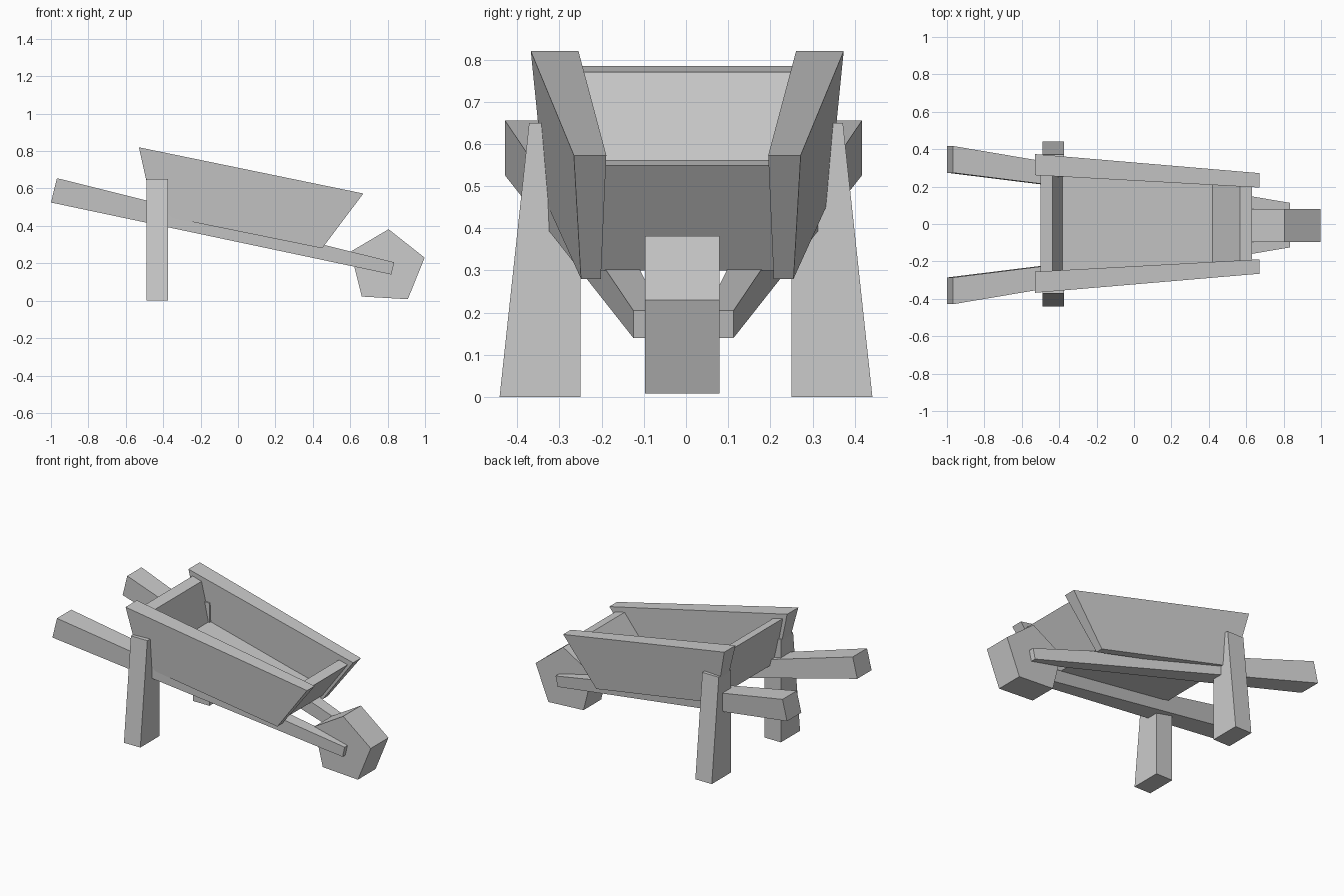
import bpy
import bmesh

default_cube = bpy.data.objects.get("Cube")
if default_cube:
    bpy.data.objects.remove(default_cube, do_unlink=True)

# Single plain grey
grey = bpy.data.materials.new("plain grey")
grey.use_nodes = True
colour = (0.6, 0.6, 0.6, 1)
grey.diffuse_color = colour
grey.node_tree.nodes["Principled BSDF"].inputs["Base Color"].default_value = colour


def prism(name, profile, side=1, shift=0.0):
    """Solid from an x-z outline; each point is (x, z, y_inner, y_outer)."""
    bm = bmesh.new()
    inner = [bm.verts.new((x, a * side + shift, z)) for x, z, a, b in profile]
    outer = [bm.verts.new((x, b * side + shift, z)) for x, z, a, b in profile]
    bm.faces.new(inner)
    bm.faces.new(outer[::-1])
    for i in range(len(profile)):
        j = (i + 1) % len(profile)
        bm.faces.new((inner[j], inner[i], outer[i], outer[j]))
    bmesh.ops.recalc_face_normals(bm, faces=bm.faces)
    mesh = bpy.data.meshes.new(name)
    bm.to_mesh(mesh)
    bm.free()
    mesh.materials.append(grey)
    obj = bpy.data.objects.new(name, mesh)
    bpy.context.collection.objects.link(obj)
    return obj


# Paired parts: tray sides, handle beams and legs
side_board = [(-0.53, 0.82, 0.258, 0.371), (0.67, 0.573, 0.192, 0.269),
              (0.45, 0.28, 0.205, 0.252), (-0.45, 0.463, 0.27, 0.335)]
handle = [(-0.968, 0.655, 0.28, 0.423), (0.835, 0.205, 0.055, 0.119),
          (0.82, 0.14, 0.055, 0.119), (-1.0, 0.525, 0.28, 0.423)]
leg = [(-0.49, 0.65, 0.25, 0.372), (-0.375, 0.65, 0.25, 0.372),
       (-0.375, 0, 0.25, 0.442), (-0.49, 0, 0.25, 0.442)]
for label, side in (("left", -1), ("right", 1)):
    prism(label + "_side_board", side_board, side, 0.003)
    prism(label + "_handle", handle, side, -0.006)
    prism(label + "_leg", leg, side)

# Tray end boards and floor, let into the sides
prism("back_board", [(-0.5, 0.785, -0.28, 0.28), (-0.435, 0.77, -0.28, 0.28),
                     (-0.37, 0.47, -0.29, 0.29), (-0.435, 0.483, -0.29, 0.29)])
prism("front_board", [(0.567, 0.562, -0.22, 0.22), (0.63, 0.549, -0.22, 0.22),
                      (0.444, 0.3, -0.22, 0.22), (0.381, 0.313, -0.22, 0.22)])
prism("tray_floor", [(-0.40, 0.532, -0.29, 0.29), (0.44, 0.361, -0.22, 0.22),
                     (0.42, 0.305, -0.22, 0.22), (-0.40, 0.473, -0.29, 0.29)])

# Chunky five-sided wheel
rim = [(0.805, 0.382), (0.998, 0.23), (0.908, 0.008), (0.662, 0.022), (0.602, 0.262)]
prism("wheel", [(x, z, -0.097, 0.08) for x, z in rim])
